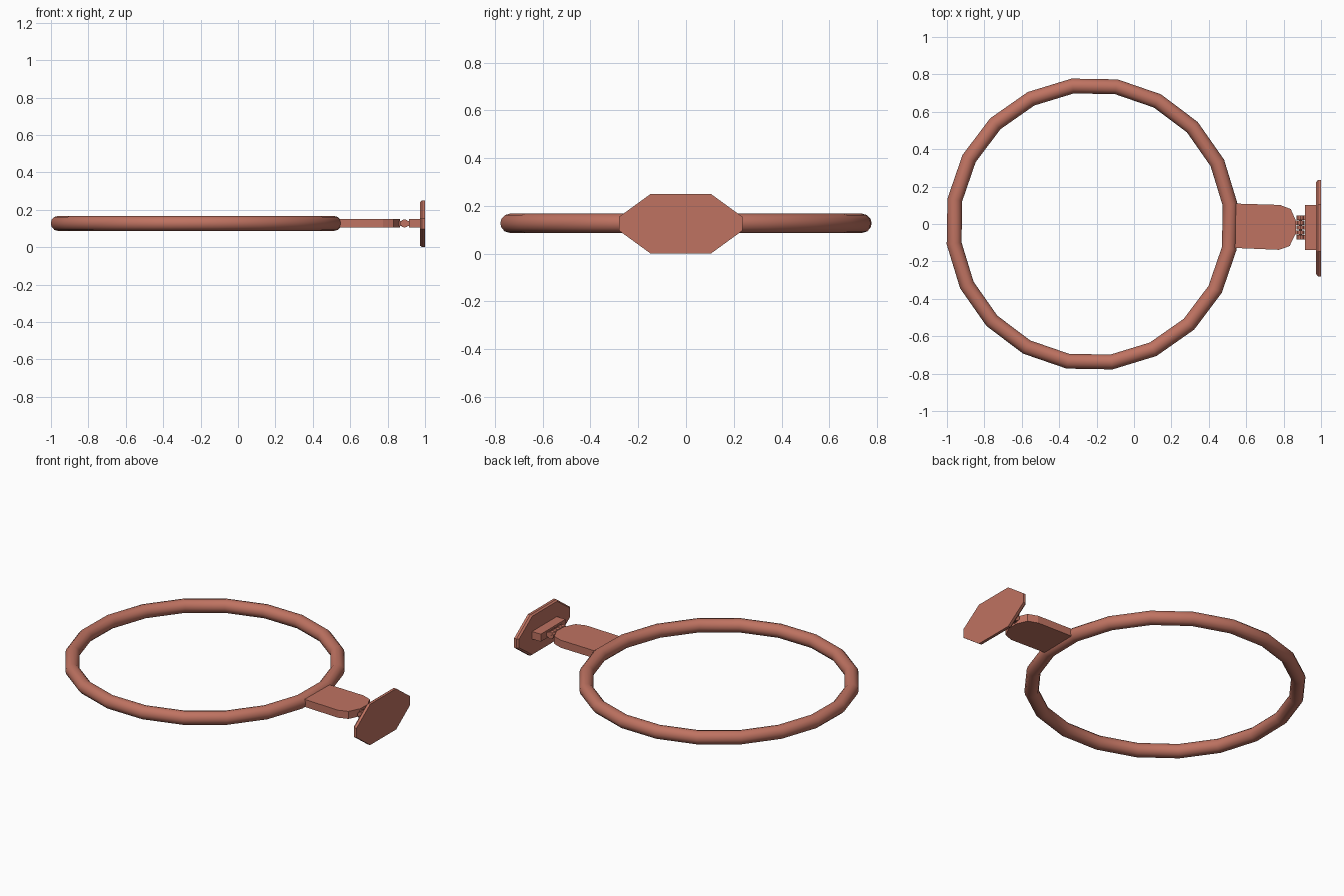
import bpy, bmesh
from math import pi, cos, sin, radians
from mathutils import Matrix

if "Cube" in bpy.data.objects:
    bpy.data.objects.remove(bpy.data.objects["Cube"])

mat = bpy.data.materials.new("clay_red")
mat.diffuse_color = (0.52, 0.17, 0.12, 1)
mat.use_nodes = True
mat.node_tree.nodes["Principled BSDF"].inputs["Base Color"].default_value = mat.diffuse_color
ZC = 0.127  # height of the ring plane


def finish(name, bm):
    bmesh.ops.recalc_face_normals(bm, faces=bm.faces)
    me = bpy.data.meshes.new(name)
    bm.to_mesh(me)
    bm.free()
    ob = bpy.data.objects.new(name, me)
    bpy.context.collection.objects.link(ob)
    me.materials.append(mat)
    return ob


def prism(name, pts, z0, z1):
    bm = bmesh.new()
    lo = [bm.verts.new((x, y, z0)) for x, y in pts]
    hi = [bm.verts.new((x, y, z1)) for x, y in pts]
    bm.faces.new(lo[::-1])
    bm.faces.new(hi)
    n = len(pts)
    for i in range(n):
        j = (i + 1) % n
        bm.faces.new((lo[i], lo[j], hi[j], hi[i]))
    return finish(name, bm)


def rect(x0, x1, y0, y1):
    return [(x0, y0), (x1, y0), (x1, y1), (x0, y1)]


# Twenty-sided ring with a round tube, turned slightly
bpy.ops.mesh.primitive_torus_add(major_segments=20, minor_segments=12,
                                 major_radius=0.745, minor_radius=0.04,
                                 location=(-0.224, 0, ZC),
                                 rotation=(0, 0, radians(8)))
ring = bpy.context.object
ring.name = "ring"
ring.data.materials.append(mat)
bpy.ops.object.shade_smooth_by_angle(angle=radians(35))

# Flat tab with a rounded nose
prism("tab", [(0.515, -0.127), (0.775, -0.138), (0.832, -0.118), (0.865, -0.05),
              (0.867, 0.015), (0.838, 0.08), (0.78, 0.102), (0.515, 0.11)],
      0.104, 0.15)

# Interleaved hinge fingers: three on the block, two on the tab
for i in range(5):
    y = -0.071 + i * 0.026
    w = 0.0115
    on_block = i % 2 == 0
    x0, x1 = (0.89, 0.92) if on_block else (0.855, 0.89)
    prism(f"hinge_arm_{i}", rect(x0, x1, y - w, y + w), 0.114, 0.14)
    bm = bmesh.new()
    bmesh.ops.create_cone(bm, cap_ends=True, segments=10, radius1=0.022,
                          radius2=0.022, depth=2 * w,
                          matrix=Matrix.Translation((0.89, y, ZC))
                          @ Matrix.Rotation(pi / 2, 4, 'X'))
    finish(f"hinge_knuckle_{i}", bm)

# Hinge pin
bm = bmesh.new()
bmesh.ops.create_cone(bm, cap_ends=True, segments=8, radius1=0.009, radius2=0.009,
                      depth=0.128, matrix=Matrix.Translation((0.89, -0.019, ZC))
                      @ Matrix.Rotation(pi / 2, 4, 'X'))
finish("hinge_pin", bm)

# Block behind the plate
prism("plate_block", rect(0.914, 0.98, -0.139, 0.101), 0.104, 0.15)

# Eight-sided end plate with a chamfered inner rim
outline = [(0.126, 0.125), (0.258, 0.029), (0.258, -0.029), (0.126, -0.125),
           (-0.126, -0.125), (-0.258, -0.029), (-0.258, 0.029), (-0.126, 0.125)]
bm = bmesh.new()
rows = []
for x, inset in ((0.974, 0.012), (0.984, 0), (1.0, 0)):
    sy, sz = 1 - inset / 0.258, 1 - inset / 0.2
    rows.append([bm.verts.new((x, -0.022 + y * sy, 0.125 + z * sz))
                 for y, z in outline])
bm.faces.new(rows[0])
bm.faces.new(rows[-1])
for a, b in zip(rows, rows[1:]):
    for i in range(8):
        j = (i + 1) % 8
        bm.faces.new((a[i], a[j], b[j], b[i]))
finish("end_plate", bm)
